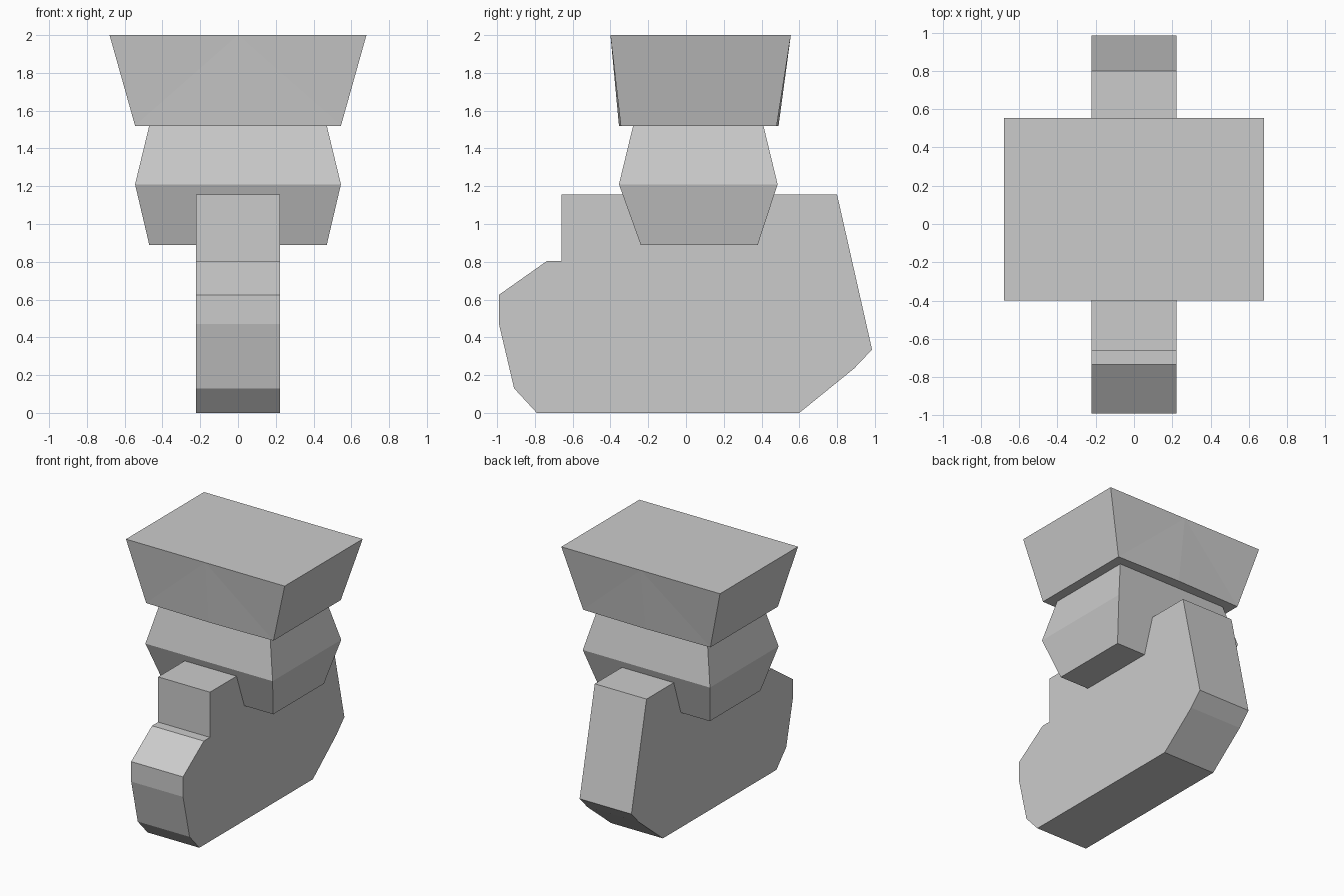
import bpy, bmesh

if "Cube" in bpy.data.objects:
    bpy.data.objects.remove(bpy.data.objects["Cube"])

grey = bpy.data.materials.new("light_grey")
grey.diffuse_color = (0.6, 0.6, 0.6, 1)
grey.use_nodes = True
grey.node_tree.nodes["Principled BSDF"].inputs["Base Color"].default_value = grey.diffuse_color


def finish(name, bm):
    bmesh.ops.recalc_face_normals(bm, faces=bm.faces[:])
    mesh = bpy.data.meshes.new(name)
    bm.to_mesh(mesh)
    bm.free()
    mesh.materials.append(grey)
    obj = bpy.data.objects.new(name, mesh)
    bpy.context.collection.objects.link(obj)


def loft(name, rings):
    """Stack of rectangular rings (z, half width, y front, y back, bulge) with
    an extra point in the middle of the front and back edges."""
    bm = bmesh.new()
    loops = []
    for z, w, y0, y1, b in rings:
        pts = [(-w, y0), (0, y0 - b), (w, y0), (w, y1), (0, y1 + b), (-w, y1)]
        loops.append([bm.verts.new((x, y, z)) for x, y in pts])
    for lo, hi in zip(loops, loops[1:]):
        for i in range(6):
            j = (i + 1) % 6
            if i in (2, 5):                       # flat sides
                bm.faces.new((lo[i], lo[j], hi[j], hi[i]))
            else:                                 # creased fan from the middle of the top edge
                mid, end = (i, j) if i in (1, 4) else (j, i)
                bm.faces.new((lo[mid], lo[end], hi[mid]))
                bm.faces.new((lo[end], hi[end], hi[mid]))
    bm.faces.new(loops[0])
    bm.faces.new(loops[-1])
    finish(name, bm)


# Foot: side profile extruded across x
profile = [(-.66, 1.155), (.8, 1.155), (.985, .335), (.89, .235), (.6, 0),
           (-.79, 0), (-.91, .13), (-.99, .47), (-.99, .625), (-.735, .805), (-.66, .805)]
bm = bmesh.new()
side = bm.faces.new([bm.verts.new((-.222, y, z)) for y, z in profile])
out = bmesh.ops.extrude_face_region(bm, geom=[side], use_keep_orig=True)
moved = [v for v in out["geom"] if isinstance(v, bmesh.types.BMVert)]
bmesh.ops.translate(bm, verts=moved, vec=(.444, 0, 0))
finish("foot", bm)

# Ankle block, widest at its middle
loft("ankle_block", [(.89, .47, -.24, .38, 0), (1.21, .545, -.355, .485, 0), (1.52, .47, -.28, .41, 0)])

# Flared cap on top, with a slight crease front and back
loft("flared_cap", [(1.52, .545, -.345, .48, .01), (2, .68, -.4, .555, 0)])
